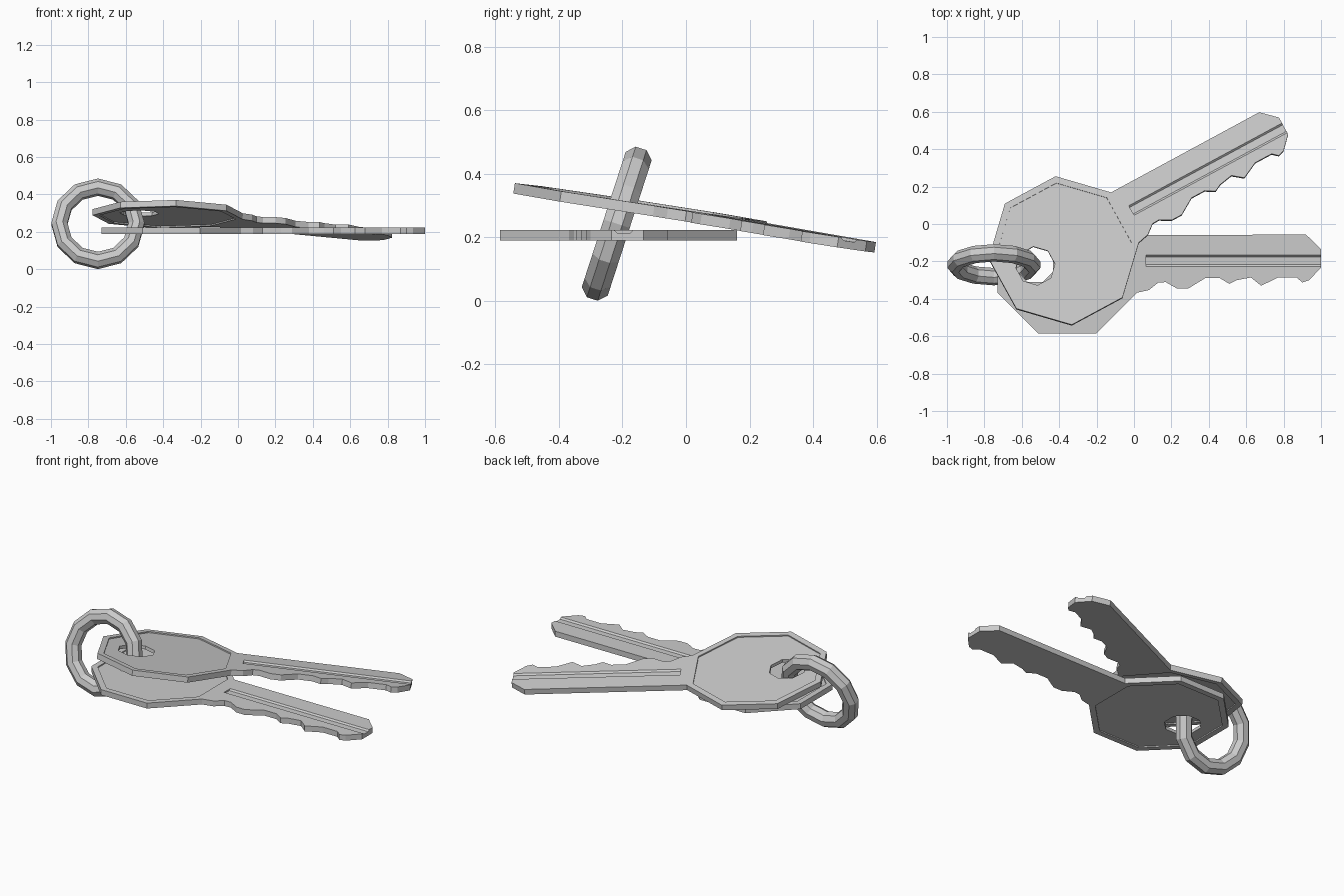
import bpy, bmesh, math
from mathutils import Matrix, Vector

if "Cube" in bpy.data.objects:
    bpy.data.objects.remove(bpy.data.objects["Cube"])

T = 0.033          # key thickness
A = 0.373          # head half width


def octagon(apothem, cx=0.0):
    r = apothem / math.cos(math.pi / 8)
    return [(cx + r * math.cos(math.radians(22.5 + 45 * i)),
             r * math.sin(math.radians(22.5 + 45 * i))) for i in range(8)]


def sweep(name, rings):
    """Closed solid through a list of equal-length vertex loops."""
    bm = bmesh.new()
    loops = [[bm.verts.new(p) for p in ring] for ring in rings]
    n = len(loops[0])
    for a, b in zip(loops, loops[1:]):
        for i in range(n):
            j = (i + 1) % n
            bm.faces.new((a[i], a[j], b[j], b[i]))
    bm.faces.new(loops[0][::-1])
    bm.faces.new(loops[-1])
    bmesh.ops.recalc_face_normals(bm, faces=bm.faces)
    me = bpy.data.meshes.new(name)
    bm.to_mesh(me)
    bm.free()
    ob = bpy.data.objects.new(name, me)
    bpy.context.collection.objects.link(ob)
    return ob


def prism(name, pts, z0, z1):
    return sweep(name, [[(x, y, z) for x, y in pts] for z in (z0, z1)])


def cut(ob, cutter):
    cutter.hide_render = True
    m = ob.modifiers.new("cut", "BOOLEAN")
    m.operation = "DIFFERENCE"
    m.solver = "EXACT"
    m.object = cutter
    bpy.context.view_layer.update()
    dg = bpy.context.evaluated_depsgraph_get()
    me = bpy.data.meshes.new_from_object(ob.evaluated_get(dg))
    ob.modifiers.clear()
    ob.data = me
    bpy.data.objects.remove(cutter)


# Blade outline: tip, then teeth back to the head
BLADE = [(1.277, 0.156), (1.356, 0.08), (1.356, -0.022), (1.292, -0.088),
         (1.257, -0.1), (1.227, -0.073), (1.127, -0.073), (1.037, -0.117),
         (0.982, -0.073), (0.907, -0.087), (0.867, -0.107), (0.817, -0.077),
         (0.737, -0.077), (0.647, -0.132), (0.587, -0.132), (0.527, -0.098),
         (0.487, -0.1), (0.437, -0.14)]


def make_key(name, matrix):
    o = octagon(A)
    key = prism(name, o[:1][::-1] + BLADE + o[:0:-1], -T / 2, T / 2)
    # shallow panels on both faces of the head
    d = 0.007
    cut(key, prism("panel_cut", octagon(A - 0.034), T / 2 - d, T))
    cut(key, prism("panel_cut", octagon(A - 0.034), -T, -T / 2 + d))
    # hole for the ring
    cut(key, prism("hole_cut", octagon(0.097, -0.172), -T, T))
    # groove along the blade, open at the tip
    prof = [(0.052, T), (0.046, T / 2), (0.037, T / 2 - 0.009),
            (-0.003, T / 2 - 0.009), (-0.013, T / 2), (-0.016, T)]
    cut(key, sweep("groove_cut", [[(x, y, z) for y, z in prof] for x in (0.422, 1.5)]))
    key.matrix_world = matrix
    return key


# Lower key lies flat
make_key("lower_key", Matrix.Translation((-0.357, -0.213, 0.206)))

# Upper key is turned and tilted
n = Vector((0.0116, 0.153, 1)).normalized()
xd = Vector((0.785, 0.423, -0.0116 * 0.785 - 0.153 * 0.423)).normalized()
rot = Matrix((xd, n.cross(xd), n)).transposed().to_4x4()
make_key("upper_key", Matrix.Translation((-0.376, -0.144, 0.294)) @ rot)

# Ring: 12 segments, octagonal section, leaning back
bm = bmesh.new()
section = octagon(0.043)
loops = []
for i in range(12):
    a = i * math.pi / 6
    loops.append([bm.verts.new(((0.206 + u) * math.cos(a), v, (0.206 + u) * math.sin(a)))
                  for u, v in section])
for i in range(12):
    p, q = loops[i], loops[(i + 1) % 12]
    for k in range(8):
        bm.faces.new((p[k], p[(k + 1) % 8], q[(k + 1) % 8], q[k]))
bmesh.ops.recalc_face_normals(bm, faces=bm.faces)
me = bpy.data.meshes.new("key_ring")
bm.to_mesh(me)
bm.free()
ring = bpy.data.objects.new("key_ring", me)
bpy.context.collection.objects.link(ring)
ring.location = (-0.749, -0.218, 0.243)
ring.rotation_euler = (math.radians(-18), 0, 0)
